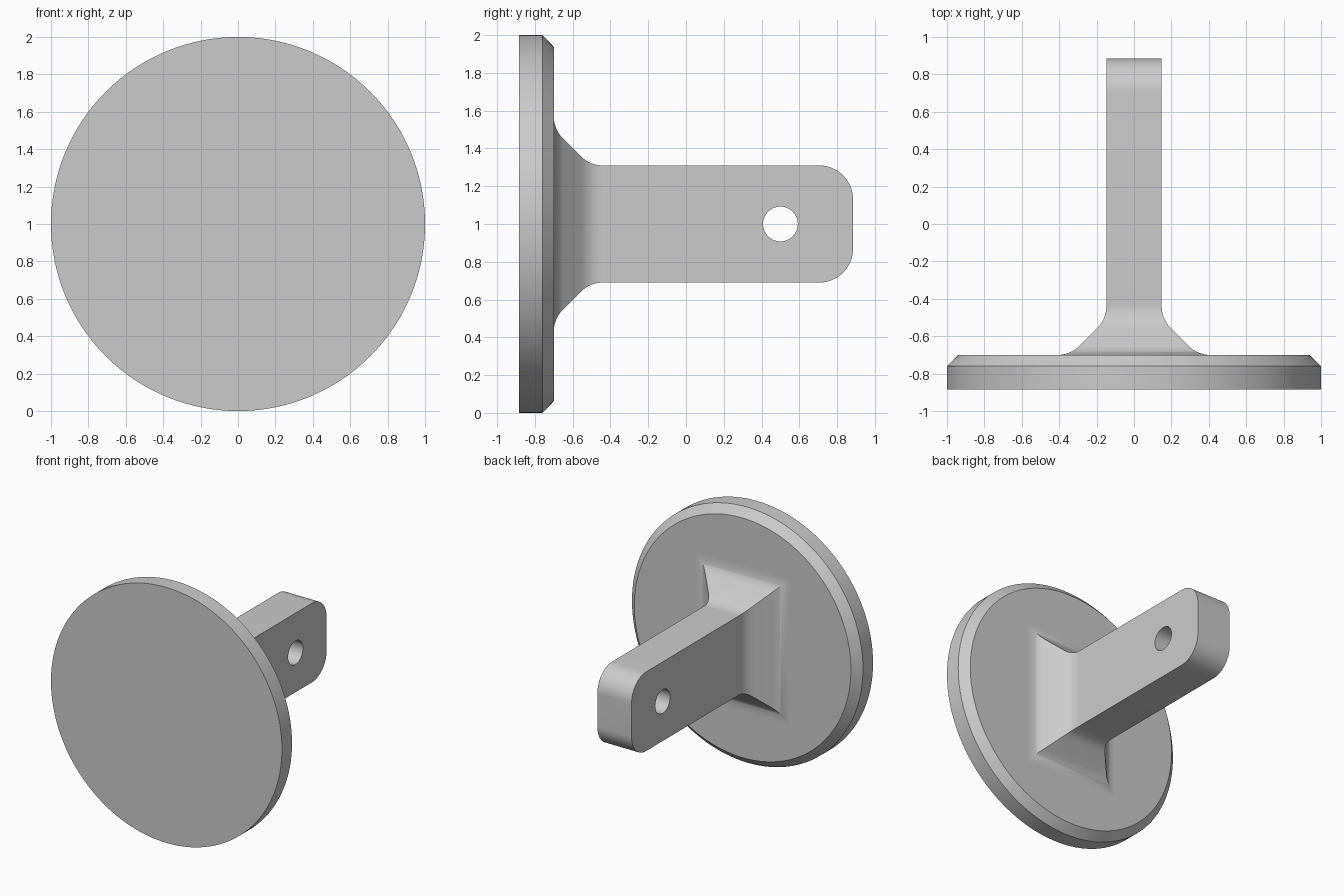
import bpy, bmesh
from math import sin, cos, pi, radians
from mathutils import Matrix, Vector

cube = bpy.data.objects.get("Cube")
if cube:
    bpy.data.objects.remove(cube, do_unlink=True)

grey = bpy.data.materials.new("plain grey")
grey.use_nodes = True
colour = (0.6, 0.6, 0.6, 1)
grey.diffuse_color = colour
grey.node_tree.nodes["Principled BSDF"].inputs["Base Color"].default_value = colour

MID = 1.0                      # height of the centre axis
HALF_X, HALF_Z = 0.148, 0.31   # arm half thickness and half height
BACK, FACE = 0.885, -0.7       # arm tip and rear face of the disc


def loft(name, rings):
    """Skin a list of closed rings and cap both ends."""
    bm = bmesh.new()
    loops = [[bm.verts.new(p) for p in ring] for ring in rings]
    n = len(loops[0])
    for a, b in zip(loops, loops[1:]):
        for i in range(n):
            j = (i + 1) % n
            bm.faces.new((a[i], a[j], b[j], b[i]))
    bm.faces.new(loops[0])
    bm.faces.new(loops[-1])
    bmesh.ops.recalc_face_normals(bm, faces=bm.faces)
    mesh = bpy.data.meshes.new(name)
    bm.to_mesh(mesh)
    bm.free()
    mesh.materials.append(grey)
    obj = bpy.data.objects.new(name, mesh)
    bpy.context.collection.objects.link(obj)
    return obj


def smooth(obj):
    bpy.ops.object.select_all(action='DESELECT')
    obj.select_set(True)
    bpy.context.view_layer.objects.active = obj
    bpy.ops.object.shade_smooth_by_angle(angle=radians(30))


def circle(r, y, n=128):
    return [(r * cos(2 * pi * i / n), y, MID + r * sin(2 * pi * i / n)) for i in range(n)]


def rectangle(grow, y):
    x, z = HALF_X + grow, HALF_Z + grow
    return [(x, y, MID - z), (x, y, MID + z), (-x, y, MID + z), (-x, y, MID - z)]


# Disc with a chamfered rear rim
disc = loft("disc", [circle(1, -BACK), circle(1, -0.76), circle(0.938, FACE)])
smooth(disc)

# Flared root: concave fillet, sloped flat, concave fillet
R, D, STEPS = 0.165, 0.26, 8
arc = [(R * (1 - cos(a)), R * sin(a)) for a in (pi / 4 * i / STEPS for i in range(STEPS + 1))]
profile = [(D - s, FACE + g) for g, s in arc]
profile += [(g, FACE + D - s) for g, s in reversed(arc)]
root = loft("flared_root", [rectangle(g, y) for g, y in profile])
smooth(root)

# Arm with rounded tip corners
CORNER = 0.18
outline = [(FACE + D, -HALF_Z)]
for side in (-1, 1):
    for i in range(17):
        t = pi / 2 * (i / 16 - (side < 0))
        outline.append((BACK - CORNER + CORNER * cos(t),
                        side * (HALF_Z - CORNER) + CORNER * sin(t)))
outline.append((FACE + D, HALF_Z))
arm = loft("arm", [[(x, y, MID + z) for y, z in outline] for x in (-HALF_X, HALF_X)])

# Pin hole through the arm
turn = Matrix.Translation((0, 0.5, MID)) @ Matrix.Rotation(pi / 2, 4, 'Z')
drill = loft("hole_cutter", [[turn @ Vector((x, y, z - MID)) for x, y, z in circle(0.092, d, 48)]
                             for d in (-0.3, 0.3)])
cut = arm.modifiers.new("pin hole", 'BOOLEAN')
cut.operation, cut.solver, cut.object = 'DIFFERENCE', 'EXACT', drill
bpy.context.view_layer.objects.active = arm
bpy.ops.object.modifier_apply(modifier=cut.name)
bpy.data.objects.remove(drill, do_unlink=True)
smooth(arm)
